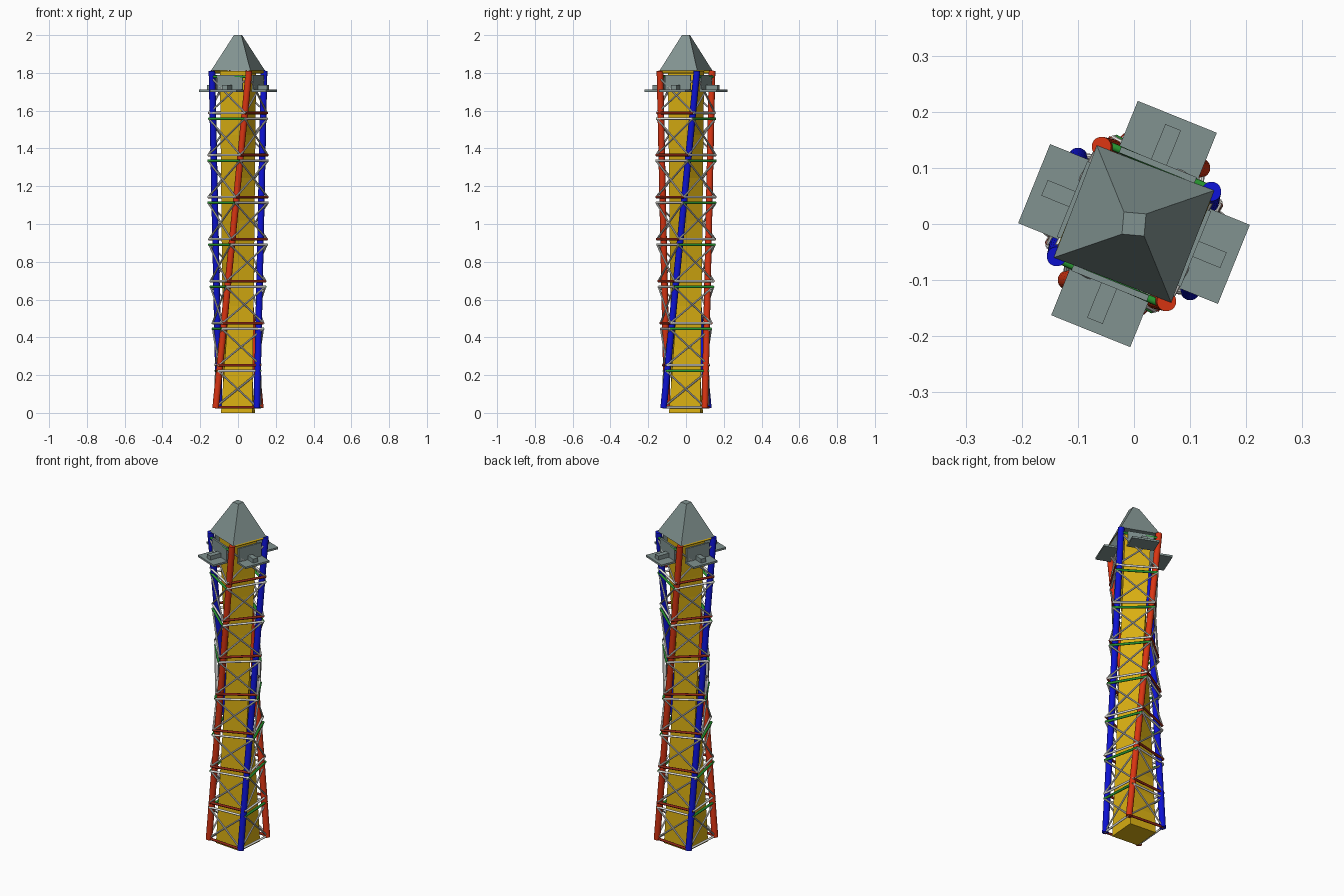
import bpy, bmesh
from math import cos, sin, radians
from mathutils import Vector, Matrix

if "Cube" in bpy.data.objects:
    bpy.data.objects.remove(bpy.data.objects["Cube"])


def material(name, color):
    m = bpy.data.materials.new(name)
    m.diffuse_color = (*color, 1)
    m.use_nodes = True
    m.node_tree.nodes["Principled BSDF"].inputs["Base Color"].default_value = m.diffuse_color
    return m


GOLD = material("gold", (0.70, 0.43, 0.006))
RED = material("red", (0.70, 0.035, 0.006))
BLUE = material("blue", (0.004, 0.006, 0.65))
GREEN = material("green", (0.02, 0.30, 0.03))
MAROON = material("maroon", (0.28, 0.02, 0.008))
SLATE = material("slate", (0.22, 0.29, 0.28))
SILVER = material("silver", (0.80, 0.80, 0.76))

Z0, Z1, BAYS, GAP = 0.03, 1.81, 8, 0.03
FOOT, HEAD = Vector((-0.118, -0.10, Z0)), Vector((0.058, -0.138, Z1))
ANGLE0, ANGLE1 = 220.3, 293.0   # twist of the tower, bottom and top
FRAME = 0.158                   # corner radius of the bar frames
FACE0 = radians(-22)            # direction of one side of the head


def finish(bm, name, mat):
    bmesh.ops.recalc_face_normals(bm, faces=bm.faces)
    me = bpy.data.meshes.new(name)
    bm.to_mesh(me)
    bm.free()
    ob = bpy.data.objects.new(name, me)
    bpy.context.collection.objects.link(ob)
    me.materials.append(mat)
    return ob


def leg_point(i, z):
    p = FOOT.lerp(HEAD, (z - Z0) / (Z1 - Z0))
    return Matrix.Rotation(radians(90 * i), 3, 'Z') @ p


def add_rod(bm, a, b, r, sides=10):
    d = b - a
    mat = Matrix.Translation((a + b) / 2) @ d.to_track_quat('Z', 'Y').to_matrix().to_4x4()
    bmesh.ops.create_cone(bm, cap_ends=True, segments=sides, radius1=r, radius2=r,
                          depth=d.length, matrix=mat)


def rods(name, pairs, r, mat, sides=10):
    bm = bmesh.new()
    for a, b in pairs:
        add_rod(bm, a, b, r, sides)
    ob = finish(bm, name, mat)
    bpy.ops.object.select_all(action='DESELECT')
    ob.select_set(True)
    bpy.context.view_layer.objects.active = ob
    bpy.ops.object.shade_smooth_by_angle(angle=radians(40))


def loft(name, rings, mat):
    bm = bmesh.new()
    loops = [[bm.verts.new(p) for p in ring] for ring in rings]
    for lo, hi in zip(loops, loops[1:]):
        for i in range(4):
            j = (i + 1) % 4
            bm.faces.new((lo[i], lo[j], hi[j], hi[i]))
    bm.faces.new(loops[0])
    bm.faces.new(loops[-1])
    return finish(bm, name, mat)


def square(r, angle, z):
    return [Vector((r * cos(angle + radians(90 * i)), r * sin(angle + radians(90 * i)), z))
            for i in range(4)]


# Twisted core following the leaning legs
low, high = square(0.118, radians(ANGLE0), 0), square(0.104, radians(ANGLE1), Z1)
loft("core", [[a.lerp(b, k / 16) for a, b in zip(low, high)] for k in range(17)], GOLD)

# Four straight leaning legs
for i, side in enumerate(("front", "right", "back", "left")):
    rods(side + "_leg", [(leg_point(i, Z0 - 0.005), leg_point(i, Z1))],
         0.0175, BLUE if i % 2 else RED, 20)


def bar_ends(i, z, r=FRAME):
    # equal square frames that turn with the tower and overhang its waist
    t = (z - Z0) / (Z1 - Z0)
    ring = square(r, radians(ANGLE0 + (ANGLE1 - ANGLE0) * t), z)
    return ring[i], ring[(i + 1) % 4]


def upper(k):
    return Z0 + (Z1 - Z0) * k / BAYS


def lower(k):
    return upper(k) - GAP


# Paired horizontal bars: one coloured and one plain on every side
rods("upper_bars", [bar_ends(i, upper(k)) for i in (0, 2) for k in range(BAYS)],
     0.007, MAROON)
rods("upper_plain_bars", [bar_ends(i, upper(k)) for i in (1, 3) for k in range(BAYS)],
     0.006, SILVER)
rods("lower_bars", [bar_ends(i, lower(k)) for i in (1, 3) for k in range(1, BAYS + 1)],
     0.007, GREEN)
rods("lower_plain_bars", [bar_ends(i, lower(k)) for i in (0, 2) for k in range(1, BAYS)],
     0.006, SILVER)
rods("top_bars", [bar_ends(i, Z1 - 0.005, 0.148) for i in (0, 2)], 0.007, GOLD)

# Crossed braces in every bay
braces = []
for i in range(4):
    for k in range(BAYS):
        a, b = bar_ends(i, upper(k))
        c, d = bar_ends(i, lower(k + 1))
        braces += [(a, d), (b, c)]
rods("cross_braces", braces, 0.005, SILVER, 8)


def box(name, near, far, width, z0, z1, turn):
    bm = bmesh.new()
    m = (Matrix.Rotation(turn, 4, 'Z') @ Matrix.Translation(((near + far) / 2, 0, (z0 + z1) / 2))
         @ Matrix.Diagonal((far - near, width, z1 - z0, 1)))
    bmesh.ops.create_cube(bm, size=1, matrix=m)
    finish(bm, name, SLATE)


# Balcony with wall and step on each side of the head
for i, side in enumerate(("right", "back", "left", "front")):
    turn = FACE0 + radians(90 * i)
    edge = 0.206 if i % 2 else 0.192
    box(side + "_balcony_wall", 0.108, 0.119, 0.145, 1.70, 1.79, turn)
    box(side + "_balcony_floor", 0.108, edge, 0.152, 1.70, 1.711, turn)
    box(side + "_balcony_step", 0.118, edge - 0.02, 0.030, 1.71, 1.735, turn)

# Pyramid roof with a small flat top, slightly longer one way
turn = Matrix.Rotation(radians(-21), 3, 'Z')
eaves = [turn @ Vector((0.112 * a, 0.107 * b, 1.812))
         for a, b in ((1, 1), (-1, 1), (-1, -1), (1, -1))]
loft("roof", [eaves, square(0.028, radians(40), 2.0)], SLATE)
